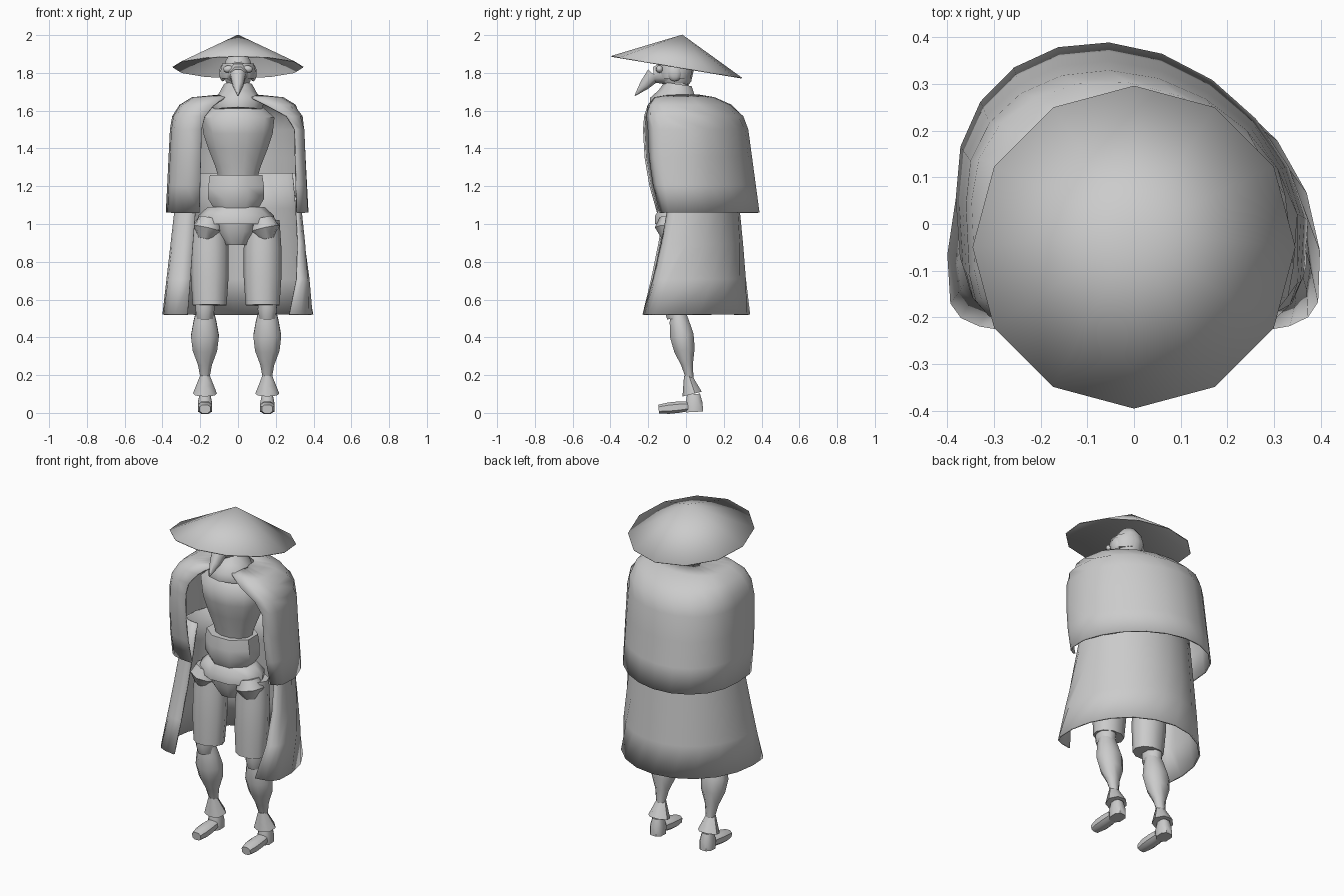
import bpy, bmesh, math
from mathutils import Vector

if "Cube" in bpy.data.objects:
    bpy.data.objects.remove(bpy.data.objects["Cube"], do_unlink=True)

GREY = (0.6, 0.6, 0.6, 1)
material = bpy.data.materials.new("plain grey")
material.use_nodes = True
material.diffuse_color = GREY
material.node_tree.nodes["Principled BSDF"].inputs["Base Color"].default_value = GREY


def finish(name, bm, thickness=0):
    """Turn a bmesh into a shaded object, with cloth thickness if wanted."""
    bmesh.ops.recalc_face_normals(bm, faces=bm.faces)
    mesh = bpy.data.meshes.new(name)
    bm.to_mesh(mesh)
    bm.free()
    mesh.materials.append(material)
    part = bpy.data.objects.new(name, mesh)
    bpy.context.collection.objects.link(part)
    if thickness:
        solidify = part.modifiers.new("thickness", "SOLIDIFY")
        solidify.thickness = thickness
        solidify.offset = 0
    bpy.ops.object.select_all(action="DESELECT")
    part.select_set(True)
    bpy.context.view_layer.objects.active = part
    bpy.ops.object.shade_smooth_by_angle(angle=math.radians(50))


def bridge(bm, rows, closed):
    """Join rows of points with quads."""
    rows = [[bm.verts.new(point) for point in row] for row in rows]
    for low, high in zip(rows, rows[1:]):
        for i in range(len(low) - (not closed)):
            j = (i + 1) % len(low)
            bm.faces.new((low[i], low[j], high[j], high[i]))
    return rows


def power(value, exponent):
    return math.copysign(abs(value) ** exponent, value)


def tube(name, start, end, radii, depth=1.0, sides=8, roundness=1.0):
    """Capped tube from start to end, with evenly spaced radii across x."""
    start, end = Vector(start), Vector(end)
    along = (end - start).normalized()
    other = along.cross(Vector((1, 0, 0))).normalized()
    across = other.cross(along)
    rows = []
    for step, radius in enumerate(radii):
        centre = start.lerp(end, step / (len(radii) - 1))
        row = []
        for i in range(sides):
            turn = math.tau * (i + 0.5) / sides
            row.append(centre
                       + across * radius * power(math.sin(turn), roundness)
                       + other * radius * depth * power(math.cos(turn), roundness))
        rows.append(row)
    bm = bmesh.new()
    rows = bridge(bm, rows, closed=True)
    bm.faces.new(rows[0])
    bm.faces.new(rows[-1])
    finish(name, bm)


def ball(name, centre, size):
    bm = bmesh.new()
    bmesh.ops.create_uvsphere(bm, u_segments=10, v_segments=6, radius=1)
    bmesh.ops.scale(bm, vec=size, verts=bm.verts)
    bmesh.ops.translate(bm, vec=centre, verts=bm.verts)
    finish(name, bm)


def drape(name, levels, skew, steps=18):
    """Cloth round the back, boxy at the front and open between two angles."""
    rows = []
    for height, centre, width, front, back, right, left in levels:
        row = []
        for i in range(steps + 1):
            turn = -math.radians(right + (360 - left - right) * i / steps)
            ahead = math.cos(turn) > 0
            exponent = 0.4 if ahead else 1
            x = width * power(math.sin(turn), exponent)
            y = -(front if ahead else back) * power(math.cos(turn), exponent)
            row.append((x - skew * max(y, 0), centre + y, height))
        rows.append(row)
    bm = bmesh.new()
    bridge(bm, rows, closed=False)
    finish(name, bm, thickness=0.01)


# Conical hat, tipped down at the back
bm = bmesh.new()
apex = bm.verts.new((0, -0.02, 2))
rim = []
for i in range(12):
    turn = math.tau * i / 12
    y = -0.345 * math.cos(turn)
    rim.append(bm.verts.new((0.345 * math.sin(turn), y - 0.05, 1.83 - y / 6)))
for i, corner in enumerate(rim):
    bm.faces.new((apex, rim[i - 1], corner))
finish("hat", bm, thickness=0.005)

# Head, beaked mask and scarf
ball("head", centre=(0, -0.05, 1.81), size=(0.08, 0.09, 0.11))
tube("mask_band", start=(0, -0.06, 1.77), end=(0, -0.06, 1.85), radii=(0.09, 0.1, 0.09))
tube("beak_bridge", start=(0, -0.1, 1.8), end=(0, -0.17, 1.79), radii=(0.07, 0.045))
tube("beak_tip", start=(0, -0.17, 1.79), end=(0, -0.27, 1.68), radii=(0.045, 0.03, 0.003))
tube("neck", start=(0, -0.04, 1.6), end=(0, -0.05, 1.8), radii=(0.07, 0.06))
tube("scarf", start=(0, -0.06, 1.6), end=(0, -0.04, 1.74),
     radii=(0.13, 0.14, 0.1, 0.075), sides=9)

# Torso, waist wrap and hips
tube("torso", start=(0, -0.04, 1.22), end=(0, -0.04, 1.65),
     radii=(0.1, 0.125, 0.16, 0.19, 0.2, 0.1), depth=0.75, sides=12)
tube("waist_wrap", start=(-0.01, -0.04, 1.07), end=(-0.01, -0.04, 1.26),
     radii=(0.12, 0.16, 0.16, 0.15), depth=0.8)
tube("hip_belt", start=(-0.01, -0.04, 1), end=(-0.01, -0.04, 1.09),
     radii=(0.2, 0.2, 0.15), depth=0.65, sides=10)
tube("groin_guard", start=(-0.01, -0.06, 0.89), end=(-0.01, -0.06, 1.03),
     radii=(0.06, 0.11, 0.12), depth=0.85)

# Paired mask parts, legs and feet
for side, name in ((1, "left"), (-1, "right")):
    ball(name + "_ear_cup", centre=(side * 0.08, -0.06, 1.8), size=(0.02, 0.04, 0.045))
    ball(name + "_lens", centre=(side * 0.05, -0.14, 1.82), size=(0.03, 0.02, 0.02))
    hip = side * 0.14 - 0.01
    leg = side * 0.165 - 0.01
    tube(name + "_hip_pad", start=(leg, -0.09, 0.92), end=(hip, -0.08, 1.03),
         radii=(0.04, 0.08, 0.06), sides=7)
    tube(name + "_thigh", start=(hip, -0.06, 0.57), end=(hip, -0.04, 1.02),
         radii=(0.09, 0.1, 0.1, 0.09), depth=0.85, sides=10)
    tube(name + "_knee", start=(leg, -0.05, 0.5), end=(leg, -0.06, 0.6),
         radii=(0.045, 0.055, 0.05), depth=1.2)
    tube(name + "_shin", start=(leg, 0.02, 0.18), end=(leg, -0.05, 0.56),
         radii=(0.025, 0.04, 0.07, 0.08, 0.065, 0.045), depth=0.85)
    tube(name + "_ankle_cuff", start=(leg, 0.035, 0.1), end=(leg, 0.01, 0.2),
         radii=(0.065, 0.045, 0.025), depth=0.85, sides=7)
    tube(name + "_heel", start=(leg, 0.045, 0.005), end=(leg, 0.04, 0.1),
         radii=(0.04, 0.04, 0.03), depth=1.2, roundness=0.75)
    tube(name + "_toe", start=(leg, -0.145, 0.02), end=(leg, 0.01, 0.035),
         radii=(0.03, 0.04, 0.04, 0.035), depth=0.8, roundness=0.75)

# Shoulder cape: a straight fall below a rounded top, open wider on the left
cape = []
for i in range(4):
    drop = 1 - i / 3
    cape.append((1.5 - 0.44 * drop, 0, 0.35 + 0.02 * drop,
                 0.225 - 0.075 * drop ** 2, 0.325 + 0.06 * drop, 13, 43 - 3 * drop))
for i in range(1, 5):
    rise = math.radians(90 * i / 4)
    spread = abs(math.cos(rise)) ** 0.6
    cape.append((1.5 + 0.18 * math.sin(rise), 0, 0.1 + 0.25 * spread,
                 0.09 + 0.135 * spread, 0.07 + 0.255 * spread ** 2,
                 2 + 11 * spread ** 4, 3 + 40 * spread ** 8))
drape("cape", cape, skew=0.2)

# Long coat flaring out under the cape
coat = []
for i in range(5):
    drop = i / 4
    coat.append((1.27 - 0.75 * drop, -0.08 * drop, 0.31 + 0.085 * drop,
                 0.09 + 0.06 * drop ** 2, 0.26 + 0.155 * drop, 22, 58 - 35 * drop ** 2))
drape("coat", coat, skew=0.03)
